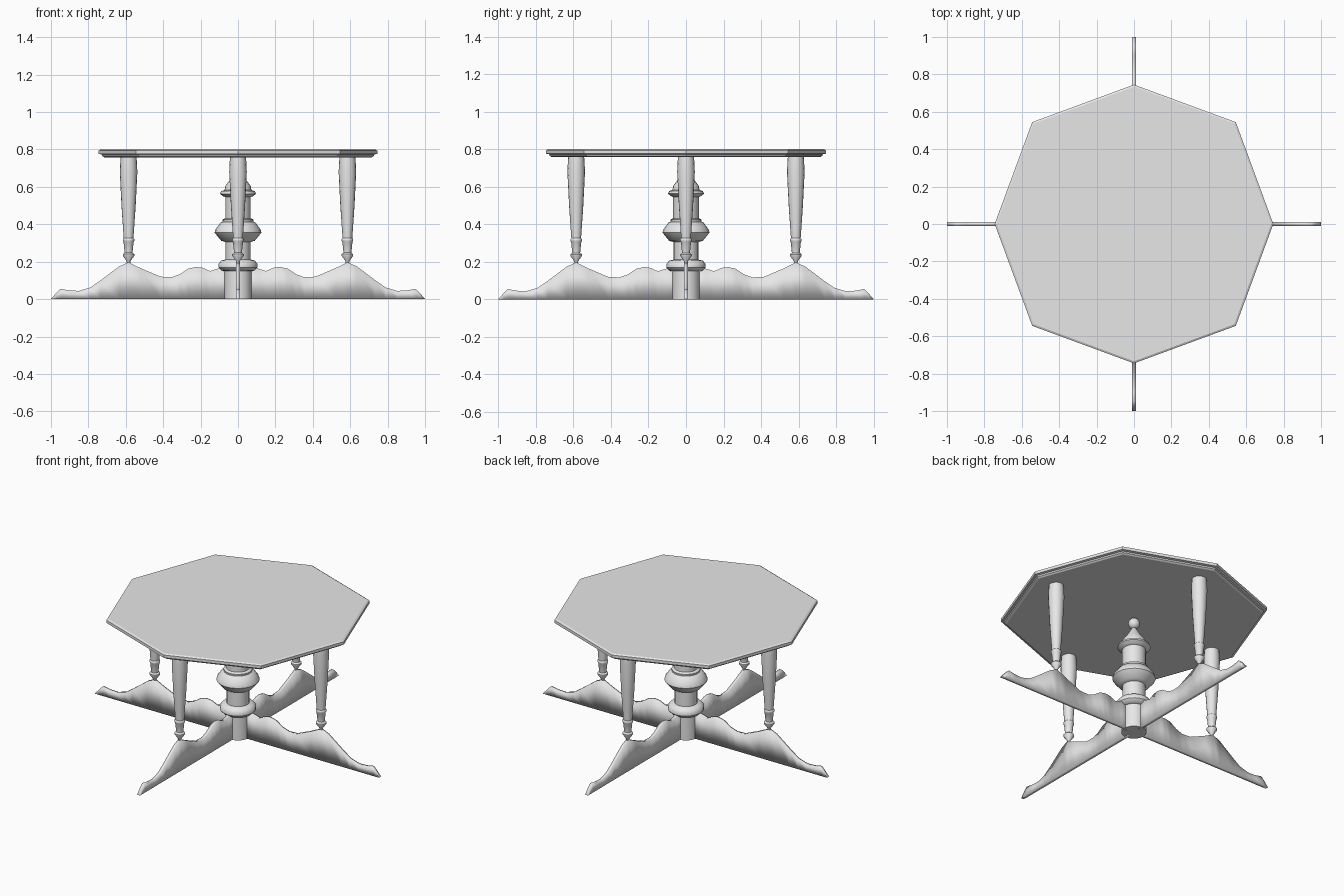
import bpy
import bmesh
import math

if "Cube" in bpy.data.objects:
    bpy.data.objects.remove(bpy.data.objects["Cube"], do_unlink=True)

# One plain grey for the whole table
grey = bpy.data.materials.new("pale_grey")
grey.use_nodes = True
grey.diffuse_color = (0.8, 0.8, 0.8, 1)
grey.node_tree.nodes["Principled BSDF"].inputs["Base Color"].default_value = (0.8, 0.8, 0.8, 1)


def finish(bm, name, angle=None):
    bmesh.ops.remove_doubles(bm, verts=bm.verts, dist=1e-5)
    bmesh.ops.recalc_face_normals(bm, faces=bm.faces)
    mesh = bpy.data.meshes.new(name)
    bm.to_mesh(mesh)
    bm.free()
    mesh.materials.append(grey)
    obj = bpy.data.objects.new(name, mesh)
    bpy.context.collection.objects.link(obj)
    bpy.ops.object.select_all(action="DESELECT")
    obj.select_set(True)
    bpy.context.view_layer.objects.active = obj
    if angle:
        bpy.ops.object.shade_smooth_by_angle(angle=math.radians(angle))
    return obj


def stack_rings(bm, rings):
    """Skin a list of equal rings and close both ends."""
    loops = [[bm.verts.new(p) for p in ring] for ring in rings]
    n = len(loops[0])
    for low, high in zip(loops, loops[1:]):
        for i in range(n):
            j = (i + 1) % n
            bm.faces.new((low[i], low[j], high[j], high[i]))
    bm.faces.new(loops[0][::-1])
    bm.faces.new(loops[-1])


def turned(name, profile, sides, x=0, y=0):
    """Lathe a profile of (radius, height) about a vertical axis."""
    bm = bmesh.new()
    turn = [math.tau * i / sides for i in range(sides)]
    stack_rings(bm, [[(x + r * math.cos(a), y + r * math.sin(a), z) for a in turn]
                     for r, z in profile])
    return finish(bm, name, 40)


# Eight-sided top with a moulded edge
bm = bmesh.new()
corners = [(math.cos(i * math.pi / 4) * r, math.sin(i * math.pi / 4) * r)
           for i, r in enumerate([0.745, 0.77] * 4)]
edge = [(0.96, 0.758), (0.975, 0.765), (0.978, 0.773), (1, 0.776), (1, 0.794), (0.985, 0.8)]
stack_rings(bm, [[(x * s, y * s, z) for x, y in corners] for s, z in edge])
finish(bm, "table_top")

# Central turned pedestal with a pointed cap
turned("pedestal", [
    (0.073, 0), (0.073, 0.15), (0.09, 0.153), (0.105, 0.17), (0.105, 0.188),
    (0.09, 0.206), (0.066, 0.212), (0.066, 0.305), (0.09, 0.312), (0.125, 0.355),
    (0.122, 0.37), (0.095, 0.408), (0.082, 0.413), (0.084, 0.425), (0.068, 0.432),
    (0.068, 0.545), (0.08, 0.55), (0.096, 0.563), (0.09, 0.577), (0.072, 0.583),
    (0.068, 0.605), (0.045, 0.635), (0.006, 0.7)], 20)

# Ball on the cap
bm = bmesh.new()
bmesh.ops.create_uvsphere(bm, u_segments=16, v_segments=10, radius=0.034)
bmesh.ops.translate(bm, verts=bm.verts, vec=(0, 0, 0.722))
finish(bm, "pedestal_ball", 40)

# Four turned legs and four shaped foot boards
leg = [(0.008, 0.19), (0.012, 0.205), (0.031, 0.232), (0.031, 0.24), (0.021, 0.248),
       (0.027, 0.305), (0.031, 0.312), (0.031, 0.32), (0.026, 0.326), (0.038, 0.5),
       (0.047, 0.68), (0.044, 0.74), (0.042, 0.765)]
outline = [(0, 0.165), (0.1, 0.165), (0.15, 0.15), (0.19, 0.168), (0.225, 0.172),
           (0.265, 0.163), (0.31, 0.133), (0.355, 0.117), (0.415, 0.12), (0.52, 0.165),
           (0.585, 0.197), (0.635, 0.175), (0.735, 0.1), (0.79, 0.062), (0.85, 0.044),
           (0.9, 0.046), (0.95, 0.055), (0.97, 0.035), (0.999, 0.002)]
half = 0.01
for k, side in enumerate(("left", "back", "right", "front")):
    a = k * math.pi / 2
    c, s = math.cos(a), math.sin(a)
    turned(side + "_leg", leg, 16, 0.585 * c, 0.585 * s)

    bm = bmesh.new()
    stack_rings(bm, [[(d, -half, 0), (d, half, 0), (d, half, z), (d, -half, z)]
                     for d, z in outline])
    board = finish(bm, side + "_foot_board")
    board.rotation_euler.z = a
    bpy.ops.object.shade_smooth()
